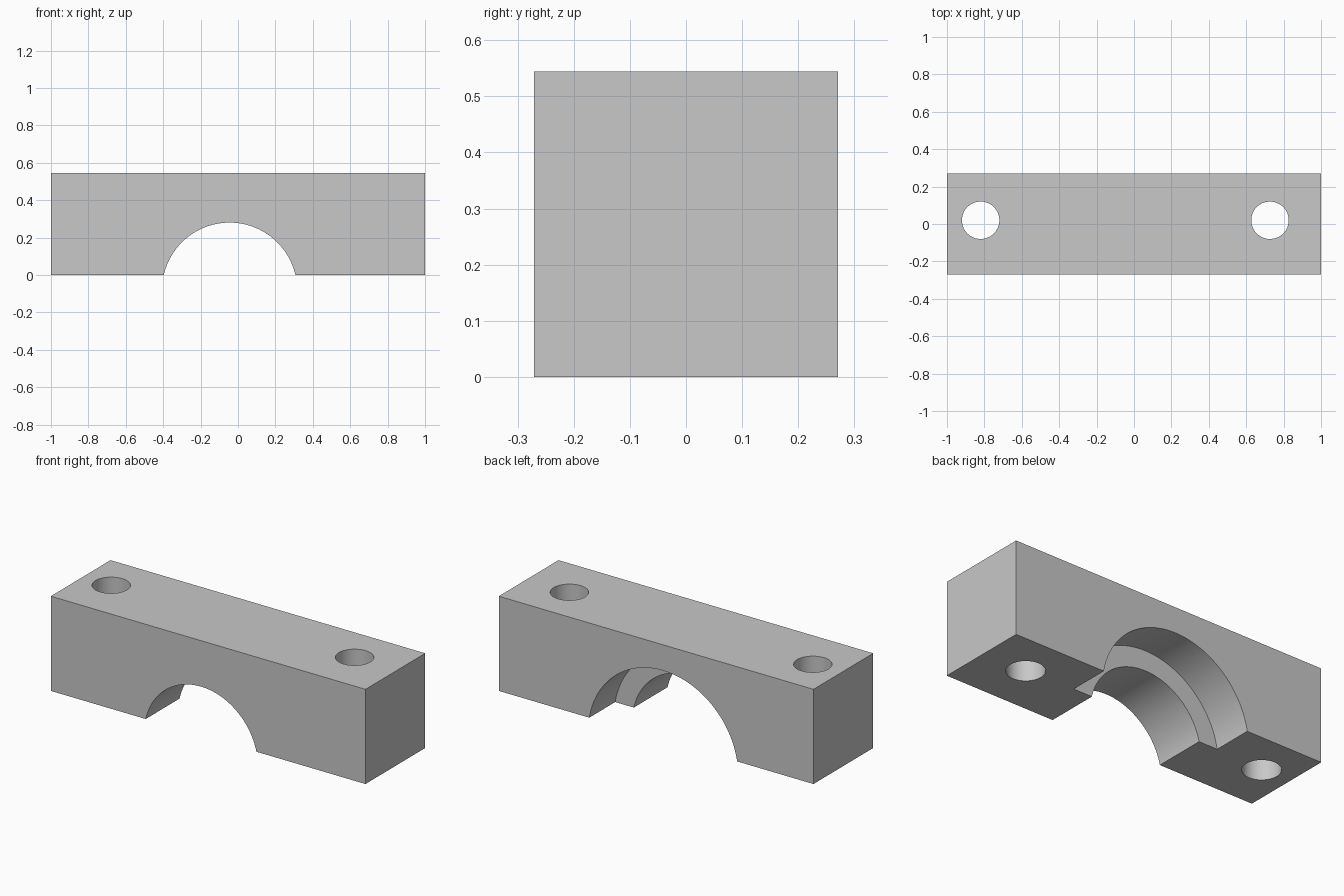
import bpy
import math

if "Cube" in bpy.data.objects:
    bpy.data.objects.remove(bpy.data.objects["Cube"], do_unlink=True)

HEIGHT, DEPTH = 0.544, 0.542
BORE_X, BORE_Z = -0.045, -0.081
STEP_Y = 0.036  # where the wide bore meets the narrow one

grey = bpy.data.materials.new("plain_grey")
grey.use_nodes = True
colour = (0.58, 0.58, 0.58, 1)
grey.diffuse_color = colour
grey.node_tree.nodes["Principled BSDF"].inputs["Base Color"].default_value = colour

# Solid clamp body
bpy.ops.mesh.primitive_cube_add(size=1, location=(0, 0, HEIGHT / 2))
body = bpy.context.object
body.name = "clamp_block"
body.scale = (2, DEPTH, HEIGHT)
bpy.ops.object.transform_apply(location=True, rotation=False, scale=True)
body.data.materials.append(grey)


def cut(name, radius, length, location, tilt=0):
    """Subtract a cylinder from the body and keep it as a hidden helper."""
    bpy.ops.mesh.primitive_cylinder_add(
        vertices=96, radius=radius, depth=length,
        location=location, rotation=(tilt, 0, 0))
    cutter = bpy.context.object
    cutter.name = name
    cutter.data.materials.append(grey)
    mod = body.modifiers.new(name, "BOOLEAN")
    mod.operation = "DIFFERENCE"
    mod.solver = "EXACT"
    mod.object = cutter
    bpy.context.view_layer.objects.active = body
    bpy.ops.object.modifier_apply(modifier=mod.name)
    cutter.hide_render = True
    cutter.hide_set(True)
    bpy.data.objects.remove(cutter, do_unlink=True)


# Narrow bore right through, with a wider recess from the back
cut("shaft_bore", 0.361, 2, (BORE_X, 0, BORE_Z), math.pi / 2)
cut("back_recess", 0.477, 1, (BORE_X, STEP_Y + 0.5, BORE_Z), math.pi / 2)

# Vertical bolt holes
for side, x in (("right", -0.82), ("left", 0.727)):
    cut(side + "_bolt_hole", 0.1, 2, (x, 0.02, HEIGHT / 2))

# Smooth bore walls, crisp edges
bpy.ops.object.select_all(action="DESELECT")
body.select_set(True)
bpy.context.view_layer.objects.active = body
bpy.ops.object.shade_smooth_by_angle(angle=math.radians(30))
